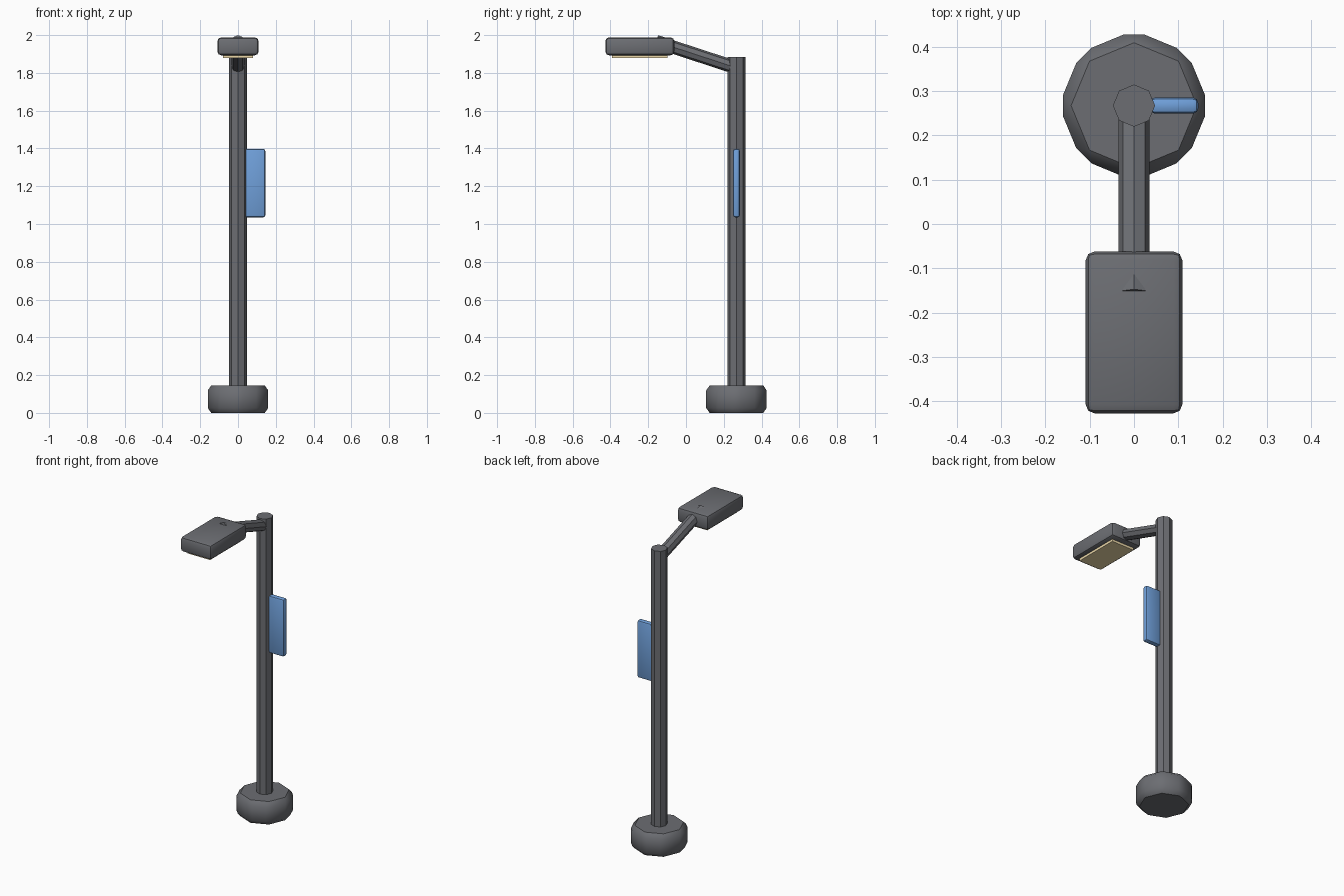
import bpy, math
from mathutils import Vector

if "Cube" in bpy.data.objects:
    bpy.data.objects.remove(bpy.data.objects["Cube"])

POLE_Y = 0.267


def material(name, rgb):
    mat = bpy.data.materials.new(name)
    mat.diffuse_color = (*rgb, 1)
    mat.use_nodes = True
    mat.node_tree.nodes["Principled BSDF"].inputs["Base Color"].default_value = mat.diffuse_color
    return mat


DARK = material("dark_metal", (0.15, 0.155, 0.17))
WARM = material("warm_light", (0.85, 0.70, 0.40))
BLUE = material("blue", (0.16, 0.35, 0.70))


def finish(ob, name, mat, bevel=0, segments=2, angle=30):
    ob.name = name
    ob.data.materials.append(mat)
    if bevel:
        mod = ob.modifiers.new("Bevel", 'BEVEL')
        mod.width = bevel
        mod.segments = segments
        mod.limit_method = 'ANGLE'
        mod.angle_limit = math.radians(30)
        bpy.ops.object.modifier_apply(modifier=mod.name)
    bpy.ops.object.shade_smooth_by_angle(angle=math.radians(angle))
    return ob


def box(name, mat, lo, hi, bevel=0):
    lo, hi = Vector(lo), Vector(hi)
    bpy.ops.mesh.primitive_cube_add(size=1, location=(lo + hi) / 2)
    ob = bpy.context.object
    ob.scale = hi - lo
    bpy.ops.object.transform_apply(location=False, rotation=False, scale=True)
    return finish(ob, name, mat, bevel)


def rod(name, start, end, radius, bevel=0, angle=30):
    start, end = Vector(start), Vector(end)
    d = end - start
    bpy.ops.mesh.primitive_cylinder_add(vertices=8, radius=radius, depth=d.length,
                                        location=(start + end) / 2)
    ob = bpy.context.object
    # tilt in the y-z plane only
    ob.rotation_euler = (math.atan2(-d.y, d.z), 0, 0)
    return finish(ob, name, DARK, bevel, 1, angle)


# Chamfered octagonal foot: soft sides, flat top and bottom
base = rod("base", (0, POLE_Y, 0), (0, POLE_Y, 0.145), 0.17, 0.026, 60)
for face in base.data.polygons:
    if abs(face.normal.z) > 0.99:
        face.use_smooth = False

# Octagonal pole
rod("pole", (0, POLE_Y, 0.10), (0, POLE_Y, 1.885), 0.0475)

# Sloping arm, its tip just breaking through the lamp top
rod("arm", (0, POLE_Y, 1.827), (0, -0.158, 1.966), 0.035)

# Lamp head with light panel underneath
box("lamp_head", DARK, (-0.109, -0.427, 1.893), (0.109, -0.062, 1.988), 0.02)
box("light_panel", WARM, (-0.079, -0.392, 1.878), (0.079, -0.099, 1.91))

# Banner on the side of the pole
box("banner", BLUE, (0.035, POLE_Y - 0.018, 1.035), (0.145, POLE_Y + 0.018, 1.398), 0.012)
